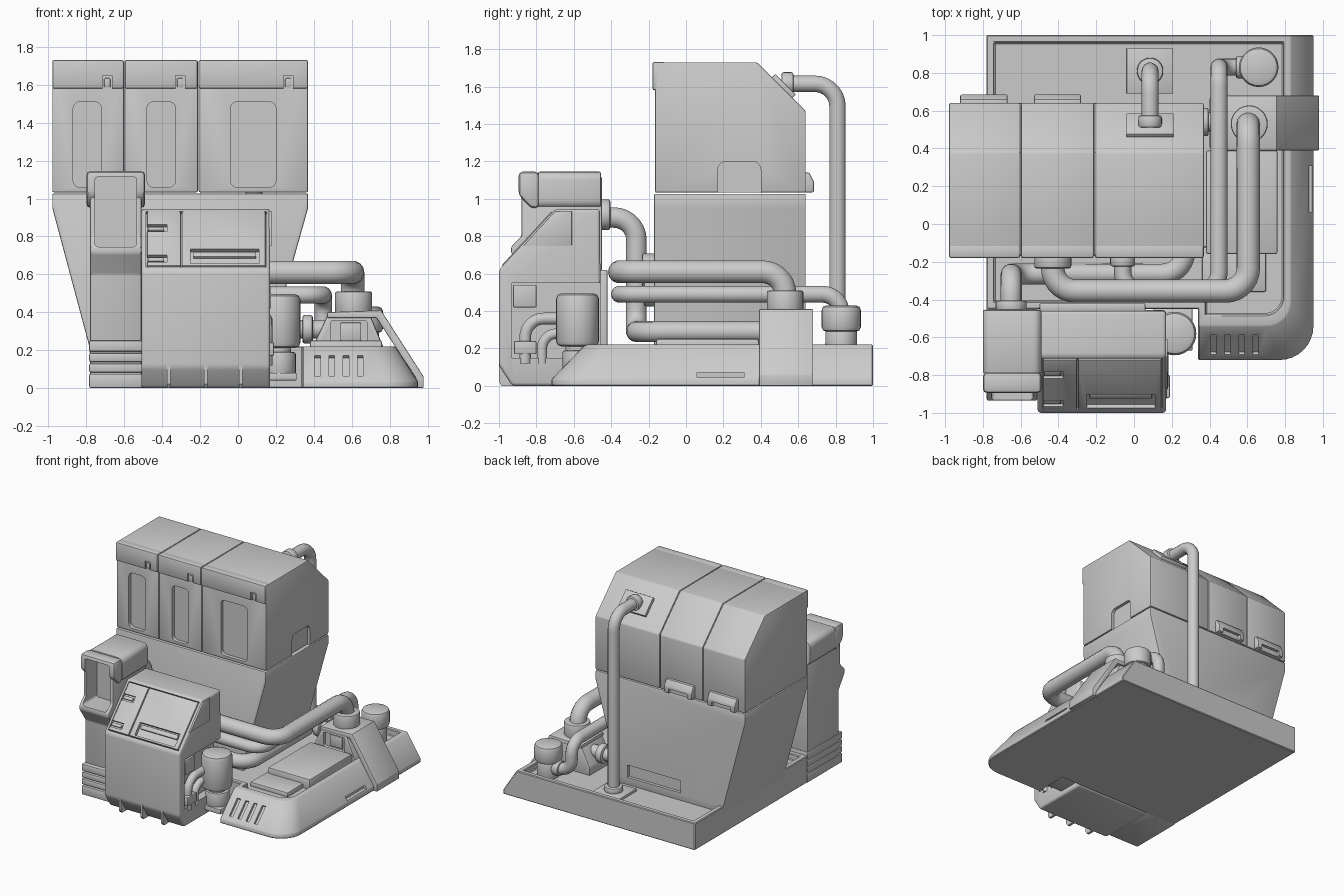
import bpy, bmesh
from math import radians, cos, sin, pi, tan
from mathutils import Vector

if "Cube" in bpy.data.objects:
    bpy.data.objects.remove(bpy.data.objects["Cube"])


def mesh_obj(name, bm, bevel=0.0, seg=2):
    bmesh.ops.recalc_face_normals(bm, faces=bm.faces)
    me = bpy.data.meshes.new(name)
    bm.to_mesh(me)
    bm.free()
    ob = bpy.data.objects.new(name, me)
    bpy.context.collection.objects.link(ob)
    if bevel:
        m = ob.modifiers.new("bevel", 'BEVEL')
        m.width, m.segments, m.limit_method, m.angle_limit = bevel, seg, 'ANGLE', radians(25)
        apply_mods(ob)
    return ob


def apply_mods(ob):
    bpy.context.view_layer.objects.active = ob
    for m in list(ob.modifiers):
        bpy.ops.object.modifier_apply(modifier=m.name)


def loft(name, rings, bevel=0.0, seg=2):
    bm = bmesh.new()
    vs = [[bm.verts.new(p) for p in r] for r in rings]
    n = len(vs[0])
    for a, b in zip(vs, vs[1:]):
        for i in range(n):
            bm.faces.new((a[i], a[(i + 1) % n], b[(i + 1) % n], b[i]))
    bm.faces.new(vs[0])
    bm.faces.new(vs[-1])
    return mesh_obj(name, bm, bevel, seg)


def prism(name, pts, axis, a, b, bevel=0.0, seg=2):
    put = {'x': lambda p, t: (t, p[0], p[1]), 'y': lambda p, t: (p[0], t, p[1]),
           'z': lambda p, t: (p[0], p[1], t)}[axis]
    return loft(name, [[put(p, t) for p in pts] for t in (a, b)], bevel, seg)


def box(name, x0, x1, y0, y1, z0, z1, bevel=0.006):
    return prism(name, [(x0, y0), (x1, y0), (x1, y1), (x0, y1)], 'z', z0, z1, bevel)


def rrect(x0, x1, z0, z1, r, n=5):
    out = []
    for cx, cz, a in ((x1 - r, z1 - r, 0), (x0 + r, z1 - r, 90), (x0 + r, z0 + r, 180), (x1 - r, z0 + r, 270)):
        for i in range(n + 1):
            t = radians(a + 90 * i / n)
            out.append((cx + r * cos(t), cz + r * sin(t)))
    return out


def slab(name, origin, d, x0, x1, s0, s1, h0, h1, bevel=0.0):
    """Block lying on a slope that starts at origin (y, z) and climbs along d; normal faces outwards/up."""
    d = Vector(d).normalized()
    n = Vector((-d.y, d.x)) if d.x > 0 else Vector((d.y, -d.x))
    o = Vector(origin)
    return prism(name, [o + d * s + n * h for s, h in ((s0, h0), (s1, h0), (s1, h1), (s0, h1))], 'x', x0, x1, bevel)


def cut(ob, *cutters):
    for c in cutters:
        c.hide_render = True
        m = ob.modifiers.new("cut", 'BOOLEAN')
        m.operation, m.solver, m.object = 'DIFFERENCE', 'EXACT', c
        apply_mods(ob)
        bpy.data.objects.remove(c)


def cyl(name, c, r, h, axis='z', bevel=0.012, n=28):
    """Cylinder starting at c and running h along axis."""
    pts = [(r * cos(2 * pi * i / n), r * sin(2 * pi * i / n)) for i in range(n)]
    k = {'x': 0, 'y': 1, 'z': 2}[axis]
    o = [c[i] for i in range(3) if i != k]
    return prism(name, [(o[0] + p, o[1] + q) for p, q in pts], axis, c[k], c[k] + h, bevel)


def pipe(name, pts, r, bend=0.12):
    pts = [Vector(p) for p in pts]
    path = [pts[0]]
    for a, b, c in zip(pts, pts[1:], pts[2:]):
        u, v = (a - b).normalized(), (c - b).normalized()
        k = min(bend, (a - b).length * .49 if a != pts[0] else bend, (c - b).length * .49 if c != pts[-1] else bend)
        t = k * tan(u.angle(v) / 2)
        mid = b + (u + v).normalized() * (k * k + t * t) ** .5
        s, e = b + u * k - mid, b + v * k - mid
        w = s.angle(e)
        path += [mid + (s * sin((1 - i / 7) * w) + e * sin(i / 7 * w)) / sin(w) for i in range(8)]
    path.append(pts[-1])
    cu = bpy.data.curves.new(name, 'CURVE')
    cu.dimensions, cu.bevel_depth, cu.bevel_resolution, cu.use_fill_caps = '3D', r, 5, True
    sp = cu.splines.new('POLY')
    sp.points.add(len(path) - 1)
    for q, p in zip(sp.points, path):
        q.co = (*p, 1)
    ob = bpy.data.objects.new(name, cu)
    bpy.context.collection.objects.link(ob)
    bpy.ops.object.select_all(action='DESELECT')
    ob.select_set(True)
    bpy.context.view_layer.objects.active = ob
    bpy.ops.object.convert(target='MESH')


# Base tray with sloped right and front sides
def ring(xl, xr, yb, yf, xm, ym, r, z):
    arc = [(xr - r + r * cos(t), yf + r - r * sin(t), z) for t in [pi / 2 * i / 8 for i in range(9)]]
    return [(xl, yb, z), (xr, yb, z)] + arc + [(xm, yf, z), (xm, ym, z), (xl, ym, z)]


base = loft("base_tray", [ring(-.78, .95, 1, -.72, .34, -.45, .18, 0), ring(-.78, .95, 1, -.72, .34, -.45, .18, .035),
                          ring(-.78, .83, 1, -.54, .34, -.45, .13, .22), ring(-.74, .79, .96, -.48, .38, -.41, .10, .22),
                          ring(-.74, .79, .96, -.48, .38, -.41, .10, .17)], .006, 1)
for x in (.42, .495, .57, .645):
    cut(base, slab("vent_cutter", (-.72, .035), (.18, .185), x - .015, x + .015, .04, .19, -.02, .05))
cut(base, box("side_slot_cutter", .915, 1, .06, .31, .045, .072, 0))
box("deck_plate", .38, .76, -.16, .39, .16, .252, .012)
box("deck_step", .36, .70, -.36, -.12, .16, .205, .012)

# Hopper: tapered lower body and three upper bays
lower = prism("hopper_lower", [(-.78, .16), (.165, .16), (.165, .22), (.37, .95), (.37, 1.027), (-.98, 1.027), (-.98, .95), (-.785, .22)],
              'y', -.17, .64, .008)
cut(lower, box("rear_slot_cutter", -.40, .08, .615, .7, .23, .33, 0))
bays = ((-.98, -.602, -.87, -.72, -.69), (-.598, -.212, -.48, -.33, -.305), (-.208, .37, -.04, .20, .265))
for i, (a, b, w0, w1, n) in enumerate(bays):
    bay = prism("hopper_bay_%d" % i, [(-.165, 1.033), (.64, 1.033), (.64, 1.47), (.38, 1.73), (-.165, 1.73)], 'x', a, b, .008)
    cut(bay, prism("window_cutter", rrect(w0, w1, 1.06, 1.51, .035), 'y', -.3, -.135))
    if i == 2:
        arch = rrect(.17, .40, .9, 1.20, .045)
        cut(bay, prism("arch_cutter", arch, 'x', .345, .5))
    lid = box("lid_band_%d" % i, a, b, -.18, -.11, 1.58, 1.732, .012)
    cut(lid, box("notch_cutter", n - .025, n + .025, -.25, -.155, 1.5, 1.65, 0))
    box("lid_catch_%d" % i, n - .016, n + .016, -.174, -.15, 1.585, 1.635, .004)
for i, (a, b) in enumerate(((-.92, -.67), (-.53, -.28))):
    latch = prism("rear_latch_%d" % i, [(.62, 1.035), (.685, 1.035), (.685, 1.09), (.66, 1.14), (.62, 1.14)], 'x', a, b, .008)
    cut(latch, box("latch_cutter", a + .04, b - .04, .66, .8, 1.0, 1.075, 0))

# Left feed tower with banded foot and hooded opening
tower = prism("feed_tower", [(-.45, 0), (-.86, 0), (-.86, .60), (-.935, .71), (-.935, .745), (-.88, .80), (-.88, 1.12), (-.45, 1.12)],
              'x', -.78, -.51, .01)
hood = prism("tower_hood", rrect(-.80, -.49, .95, 1.145, .045), 'y', -.79, -.455, .008)
brow = prism("tower_brow", [(-.895, 1.02), (-.83, .95), (-.785, .95), (-.785, 1.145), (-.895, 1.145)], 'x', -.80, -.49, .025)
for part in (tower, hood, brow):
    cut(part, prism("opening_cutter", rrect(-.755, -.535, .745, 1.115, .02), 'y', -1.1, -.74))
for z0, z1 in ((0, .075), (.083, .13), (.138, .185), (.193, .25)):
    box("tower_foot_band", -.785, -.505, -.895, -.445, z0, z1, .008)

# Front control cabinet
cabinet = prism("cabinet", [(-.455, 0), (-.93, 0), (-1, .11), (-1, .62), (-.70, .945), (-.46, .945)], 'x', -.51, .17, .018, 3)
cut(cabinet, box("pipe_bay_cutter", .105, .3, -.93, -.3, .15, .55, 0))
org, d = (-1, .62), (.30, .325)
cut(cabinet, slab("lid_recess_cutter", org, d, -.485, .15, .025, .425, -.02, .1))
left = slab("lid_hinge_panel", org, d, -.48, -.302, .03, .42, -.03, .006, .006)
for s in (.08, .30):
    cut(left, slab("hinge_cutter", org, d, -.5, -.375, s - .025, s + .025, -.012, .1))
    slab("hinge_pin", org, d, -.475, -.39, s - .012, s + .012, -.02, .002, .003)
door = slab("lid_door", org, d, -.296, .145, .03, .42, -.03, .006, .006)
cut(door, slab("handle_cutter", org, d, -.25, .11, .045, .15, -.024, .1))
slab("door_handle", org, d, -.235, .095, .105, .14, -.025, -.004, .004)
for x in (-.365, -.17, .015):
    prism("cabinet_fin", [(-.90, 0), (-.985, .0), (-1, .02), (-1, .12), (-.9, .12)], 'x', x - .01, x + .01)
prism("side_panel", [(-.87, .75), (-.70, .935), (-.61, .935), (-.61, .75)], 'x', .15, .178, .004)
box("cabinet_back_plate", -.50, .06, -.46, -.42, .1, .62)
box("side_junction", .09, .175, -.925, -.80, .42, .54)
box("side_valve", .12, .19, -.92, -.80, .17, .24)
pipe("side_pipe_outer", [(.15, -.55, .36), (.15, -.86, .36), (.15, -.86, .12)], .032, .1)
pipe("side_pipe_inner", [(.15, -.55, .28), (.15, -.77, .28), (.15, -.77, .12)], .028, .08)

# Front filter canister
cyl("filter_body", (.215, -.58, .21), .115, .285, bevel=.03)
cyl("filter_neck", (.215, -.58, .17), .065, .06)
cyl("filter_foot", (.215, -.57, .06), .09, .13)
box("filter_bracket", .10, .31, -.67, -.44, .04, .08)

# Pump housing with side strap, and rear canister
pump = prism("pump_housing", [(.40, .16), (.40, .23), (.47, .38), (.70, .38), (.79, .16)], 'y', .40, .67, .01)
cut(pump, prism("pump_window_cutter", rrect(.49, .68, .24, .355, .012), 'y', .3, .425))
box("pump_window_block", .54, .65, .412, .46, .25, .345)
prism("pump_strap", [(.47, .37), (.47, .40), (.755, .41), (.98, .06), (.98, 0), (.94, 0), (.94, .05), (.73, .37)], 'y', .39, .68, .006)
cyl("pump_collar", (.61, .53, .38), .098, .13)
cyl("rear_canister_body", (.66, .83, .16), .085, .14)
cyl("rear_canister_cap", (.66, .83, .29), .105, .14, bevel=.025)

# Hoses and their collars
pipe("upper_hose", [(-.43, -.15, .61), (-.43, -.355, .61), (.605, -.355, .61), (.605, .53, .61), (.605, .53, .45)], .062, .12)
cyl("upper_hose_collar", (-.43, -.235, .61), .098, .08, 'y')
pipe("lower_hose", [(-.06, -.15, .49), (-.06, -.355, .49), (.45, -.355, .49), (.45, .83, .49), (.45, .83, .25), (.62, .83, .25)], .046, .10)
cyl("lower_hose_collar", (-.06, -.225, .49), .066, .07, 'y')
cyl("canister_collar", (.54, .83, .25), .06, .06, 'x')
pipe("tower_hose", [(-.65, -.43, .90), (-.65, -.265, .90), (-.65, -.265, .29), (.27, -.265, .29), (.27, .50, .29)], .056, .12)
cyl("tower_hose_collar", (-.65, -.465, .915), .082, .06, 'y')
pipe("pump_feed", [(.15, .54, .31), (.48, .54, .31)], .05)
cyl("pump_feed_flange", (.34, .54, .31), .075, .055, 'x')

# Rear riser pipe
pipe("rear_riser", [(.085, .81, .17), (.085, .81, 1.615), (.085, .52, 1.615)], .045, .12)
box("riser_plate", -.04, .205, .69, .93, .16, .19)
cyl("riser_collar", (.085, .81, .18), .07, .05)
cyl("riser_top_collar", (.085, .51, 1.615), .062, .065, 'y')
slab("riser_top_flange", (.64, 1.47), (-.26, .26), -.04, .21, .10, .255, -.01, .025, .005)

# Smooth shading with sharp edges kept
bpy.ops.object.select_all(action='SELECT')
bpy.ops.object.shade_smooth_by_angle(angle=radians(30))
